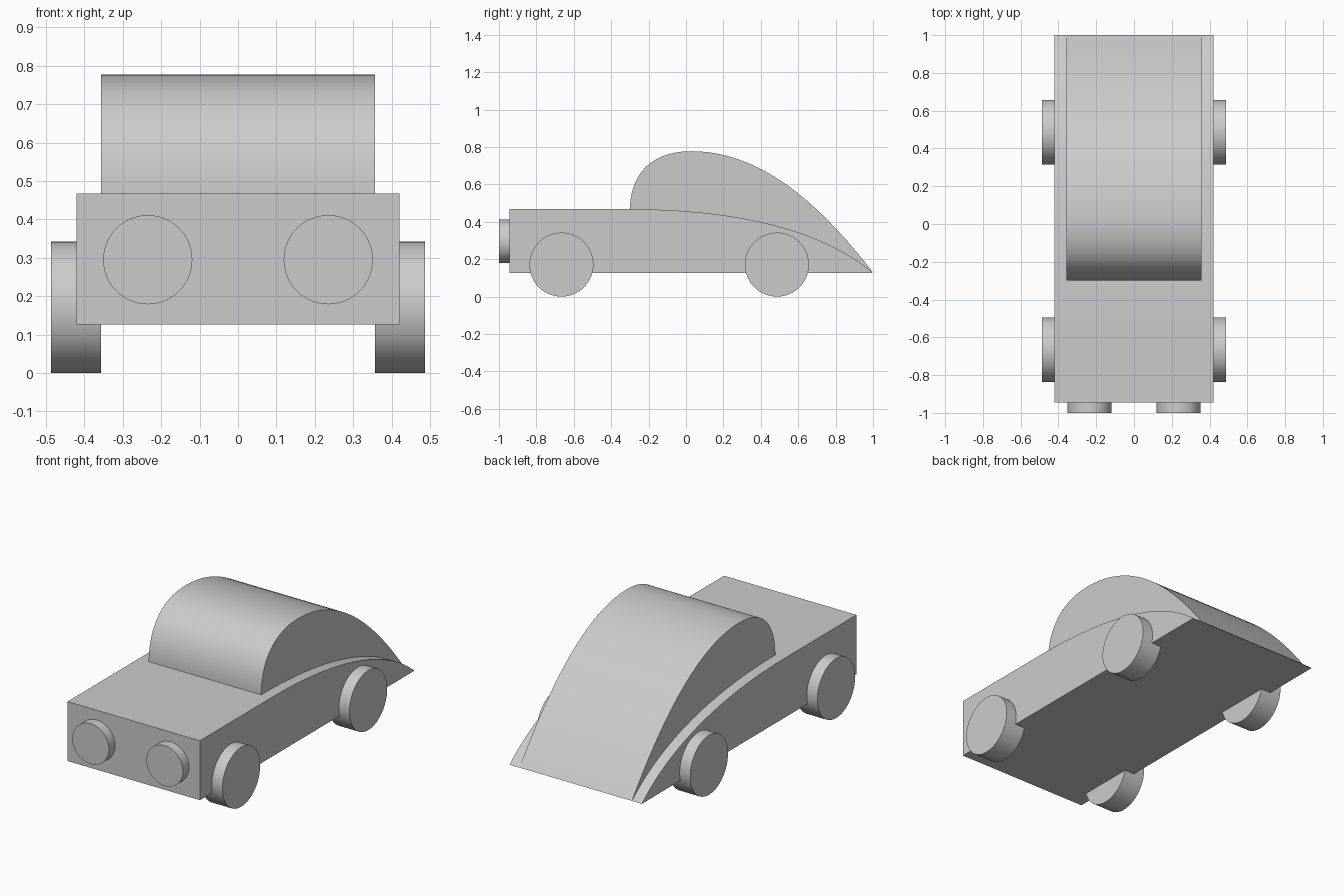
import bpy, bmesh
from math import pi
from mathutils import Vector
from mathutils.geometry import interpolate_bezier

if "Cube" in bpy.data.objects:
    bpy.data.objects.remove(bpy.data.objects["Cube"])


def smooth(ob):
    bpy.ops.object.select_all(action='DESELECT')
    ob.select_set(True)
    bpy.context.view_layer.objects.active = ob
    bpy.ops.object.shade_smooth_by_angle(angle=0.6)


def bezier(a, b, c, d, n=32):
    return [(p.x, p.y) for p in interpolate_bezier(Vector((*a, 0)), Vector((*b, 0)),
                                                   Vector((*c, 0)), Vector((*d, 0)), n)]


def extrude_profile(name, points, half_width):
    # side profile (y, z) extruded symmetrically across x
    bm = bmesh.new()
    face = bm.faces.new([bm.verts.new((-half_width, y, z)) for y, z in points])
    res = bmesh.ops.extrude_face_region(bm, geom=[face], use_keep_orig=True)
    verts = [g for g in res['geom'] if isinstance(g, bmesh.types.BMVert)]
    bmesh.ops.translate(bm, verts=verts, vec=(2 * half_width, 0, 0))
    bmesh.ops.recalc_face_normals(bm, faces=bm.faces)
    mesh = bpy.data.meshes.new(name)
    bm.to_mesh(mesh)
    bm.free()
    ob = bpy.data.objects.new(name, mesh)
    bpy.context.collection.objects.link(ob)
    smooth(ob)


def disc(name, radius, depth, location, rotation):
    bpy.ops.mesh.primitive_cylinder_add(vertices=96, radius=radius, depth=depth,
                                        location=location, rotation=rotation)
    bpy.context.object.name = name
    smooth(bpy.context.object)


# body with rounded, tapering tail
deck = bezier((-0.3, 0.467), (0.22, 0.467), (0.71, 0.375), (1.0, 0.126))
extrude_profile("body", [(-0.945, 0.126), (-0.945, 0.467)] + deck, 0.42)

# domed cabin sloping to the tail, its underside hidden in the body
dome = bezier((-0.3, 0.46), (-0.3, 0.65), (-0.19, 0.777), (0.03, 0.777))
slope = bezier((0.03, 0.777), (0.42, 0.777), (0.745, 0.46), (0.998, 0.13))
extrude_profile("cabin", dome + slope[1:], 0.357)

# wheels and headlights
for side, label in ((-1, "left"), (1, "right")):
    for y, end in ((-0.666, "front"), (0.486, "rear")):
        disc(f"{end}_{label}_wheel", 0.171, 0.13, (side * 0.422, y, 0.171), (0, pi / 2, 0))
    disc(f"{label}_headlight", 0.116, 0.07, (side * 0.235, -0.965, 0.295), (pi / 2, 0, 0))
